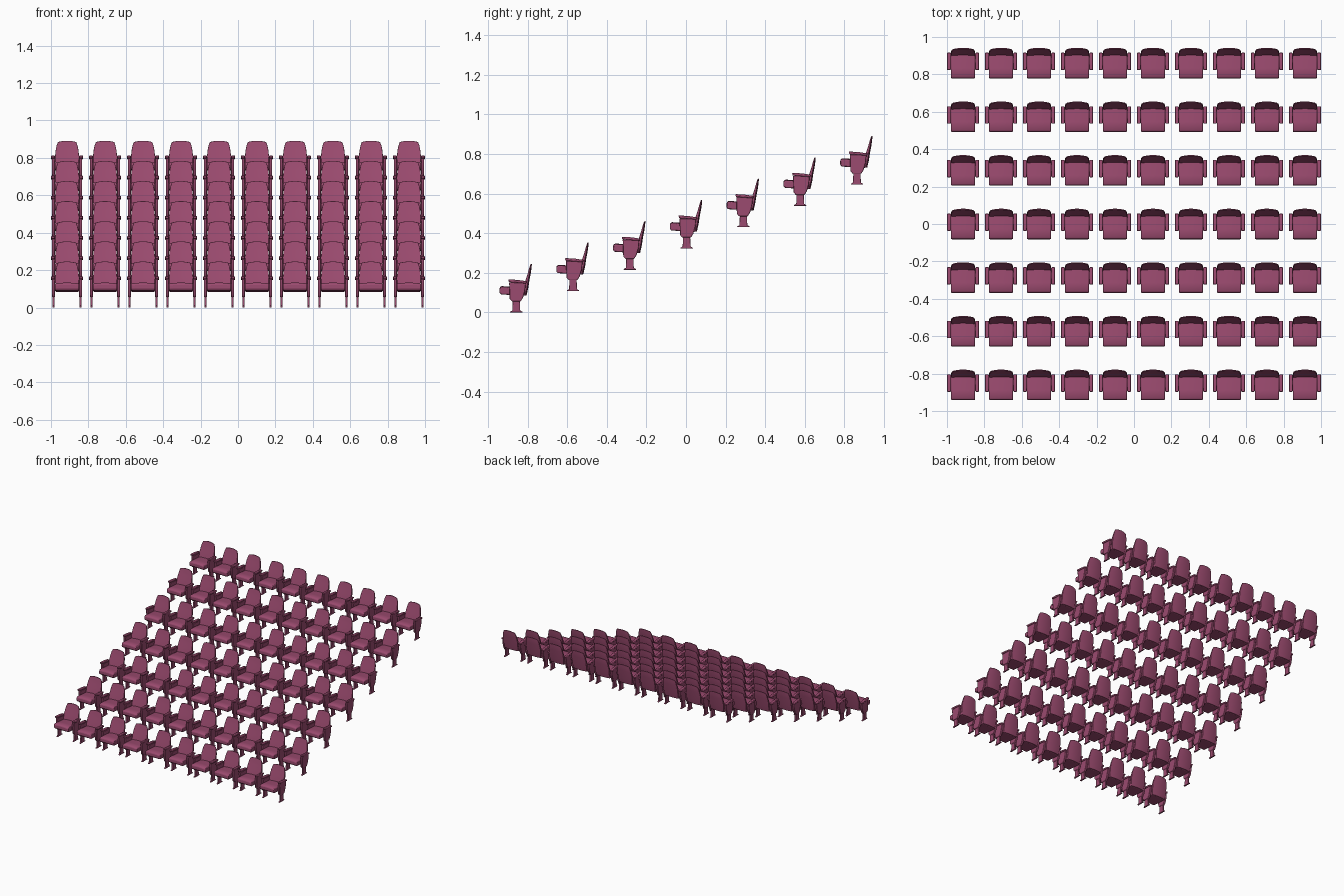
import bpy, bmesh, math

if "Cube" in bpy.data.objects:
    bpy.data.objects.remove(bpy.data.objects["Cube"])

COLS, ROWS = 10, 7
DX, DY, DZ = 0.2031, 0.2867, 0.1076      # column step, row step, row rise
X0, Y0 = -DX * 4.5, -0.857               # centre of the first seat

mat = bpy.data.materials.new("plum_fabric")
mat.diffuse_color = (0.33, 0.07, 0.16, 1)
mat.use_nodes = True
mat.node_tree.nodes["Principled BSDF"].inputs["Base Color"].default_value = mat.diffuse_color


def finish(name, bm, bevel=0.0, segments=2, mirror=False):
    """Turn one seat part into the full stepped block of parts."""
    bmesh.ops.recalc_face_normals(bm, faces=bm.faces)
    me = bpy.data.meshes.new(name)
    bm.to_mesh(me)
    bm.free()
    ob = bpy.data.objects.new(name, me)
    bpy.context.collection.objects.link(ob)
    ob.location = (X0, Y0, 0)
    me.materials.append(mat)
    bpy.ops.object.select_all(action='DESELECT')
    ob.select_set(True)
    bpy.context.view_layer.objects.active = ob
    bpy.ops.object.shade_smooth_by_angle(angle=math.radians(40))
    if bevel:
        m = ob.modifiers.new("round", 'BEVEL')
        m.width, m.segments = bevel, segments
        m.limit_method, m.angle_limit = 'ANGLE', math.radians(40)
    if mirror:
        ob.modifiers.new("other_side", 'MIRROR')
    for label, n, step in (("columns", COLS, (DX, 0, 0)), ("rows", ROWS, (0, DY, DZ))):
        a = ob.modifiers.new(label, 'ARRAY')
        a.count = n
        a.use_relative_offset = False
        a.use_constant_offset = True
        a.constant_offset_displace = step
    return ob


def loft(sections):
    """Skin a list of closed rings of points and cap both ends."""
    bm = bmesh.new()
    rings = [[bm.verts.new(p) for p in s] for s in sections]
    n = len(rings[0])
    for a, b in zip(rings, rings[1:]):
        for i in range(n):
            bm.faces.new((a[i], a[(i + 1) % n], b[(i + 1) % n], b[i]))
    bm.faces.new(rings[0])
    bm.faces.new(rings[-1])
    return bm


def slab(profile, x1, x2):
    """Extrude a side-view (y, z) profile between two x positions."""
    return loft([[(x, y, z) for y, z in profile] for x in (x1, x2)])


T = [-1, -0.6, -0.2, 0.2, 0.6, 1]

# seat cushion: rounded front, gently crowned across its width
cushion = [(-0.085, 0.100), (-0.078, 0.091), (-0.03, 0.088), (0.045, 0.084),
           (0.045, 0.120), (-0.03, 0.126), (-0.074, 0.129), (-0.084, 0.122)]
finish("seat_cushion", loft([[(t * 0.064, y, z + (0.004 * (1 - t * t) if z > 0.11 else 0))
                              for y, z in cushion] for t in T]), 0.005)

# backrest: leaning curved shell, tapered with an arched top
# each level: front y, rear y, z, half width, arch height
levels = [(0.030, 0.052, 0.085, 0.058, 0), (0.040, 0.061, 0.125, 0.063, 0),
          (0.050, 0.067, 0.165, 0.064, 0), (0.060, 0.073, 0.195, 0.061, 0),
          (0.067, 0.077, 0.220, 0.056, 0.003), (0.073, 0.079, 0.239, 0.049, 0.007)]
finish("backrest", loft([[(t * w, yf - 0.003 * t * t, z + arch * (1 - t * t)) for t in T] +
                         [(t * w, yr - 0.006 * t * t, z + arch * (1 - t * t)) for t in reversed(T)]
                         for yf, yr, z, w, arch in levels]), 0.003)

# side panels under the armrests, tapering down to the leg
panel = [(-0.036, 0.152), (-0.033, 0.068), (-0.022, 0.055), (0.022, 0.055),
         (0.034, 0.075), (0.044, 0.110), (0.048, 0.150)]
finish("side_panel", slab(panel, 0.064, 0.081), 0.003, mirror=True)

# armrest pads
pad = [(-0.041, 0.167), (-0.038, 0.153), (0.050, 0.146), (0.054, 0.157), (0.010, 0.164)]
finish("armrest", slab(pad, 0.065, 0.086), 0.004, mirror=True)

# legs with flared foot plates
leg = [(-0.031, 0), (-0.031, 0.004), (-0.020, 0.010), (-0.018, 0.058),
       (0.018, 0.058), (0.020, 0.010), (0.031, 0.004), (0.031, 0)]
finish("leg", slab(leg, 0.066, 0.078), 0.001, 1, mirror=True)
